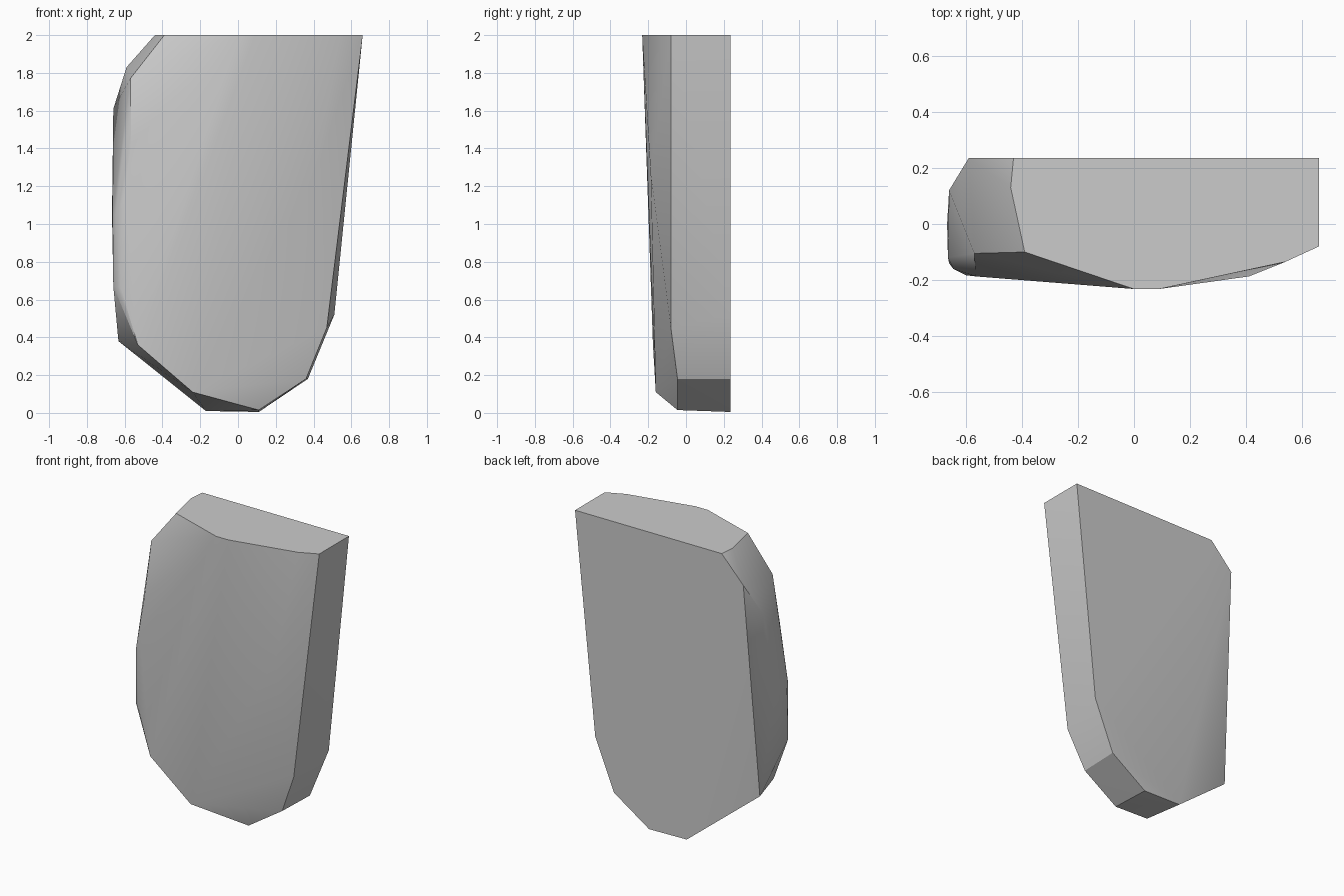
import bpy
import bmesh

cube = bpy.data.objects.get("Cube")
if cube:
    bpy.data.objects.remove(cube, do_unlink=True)

BACK = 0.235

# Flat back outline (x, z)
back = [(0.66, 2), (0.51, 0.52), (0.37, 0.18), (0.11, 0.005),
        (-0.17, 0.01), (-0.59, 1.83), (-0.43, 2)]
points = [(x, BACK, z) for x, z in back]

# Curved front edge of the flat top (x, y)
top = [(-0.44, 0.13), (-0.39, -0.10), (0, -0.232), (0.09, -0.232),
       (0.54, -0.135), (0.66, -0.08)]
points += [(x, y, 2) for x, y in top]

# Rim of the front face
points += [(0.47, -0.08, 0.45), (0.36, -0.045, 0.18), (0.11, -0.045, 0.015),
           (-0.24, -0.16, 0.11), (-0.53, -0.175, 0.36), (-0.62, -0.172, 0.66),
           (-0.60, -0.183, 1.15), (-0.565, -0.187, 1.42), (-0.57, -0.105, 1.77)]

# Bulge of the front face
points += [(0.41, -0.187, 1.27), (-0.18, -0.187, 0.77)]

# Rounded side
points += [(-0.66, 0.12, 1.61), (-0.667, 0, 1.05), (-0.664, -0.12, 1.05),
           (-0.645, -0.16, 1.05), (-0.66, -0.14, 0.67), (-0.633, 0.12, 0.38)]

# Wrap the profiles in one faceted skin
bm = bmesh.new()
for p in points:
    bm.verts.new(p)
bmesh.ops.convex_hull(bm, input=bm.verts[:])
bmesh.ops.delete(bm, geom=[v for v in bm.verts if not v.link_faces], context='VERTS')
bmesh.ops.dissolve_limit(bm, angle_limit=0.01, verts=bm.verts[:], edges=bm.edges[:])
bmesh.ops.recalc_face_normals(bm, faces=bm.faces[:])
mesh = bpy.data.meshes.new("stone_slab")
bm.to_mesh(mesh)
bm.free()

slab = bpy.data.objects.new("stone_slab", mesh)
bpy.context.collection.objects.link(slab)

# Plain grey stone
grey = bpy.data.materials.new("stone_grey")
grey.use_nodes = True
color = (0.6, 0.6, 0.6, 1)
grey.diffuse_color = color
grey.node_tree.nodes["Principled BSDF"].inputs["Base Color"].default_value = color
mesh.materials.append(grey)

# Soft shading with sharp edges kept
bpy.ops.object.select_all(action='DESELECT')
slab.select_set(True)
bpy.context.view_layer.objects.active = slab
bpy.ops.object.shade_smooth_by_angle(angle=0.5236)
